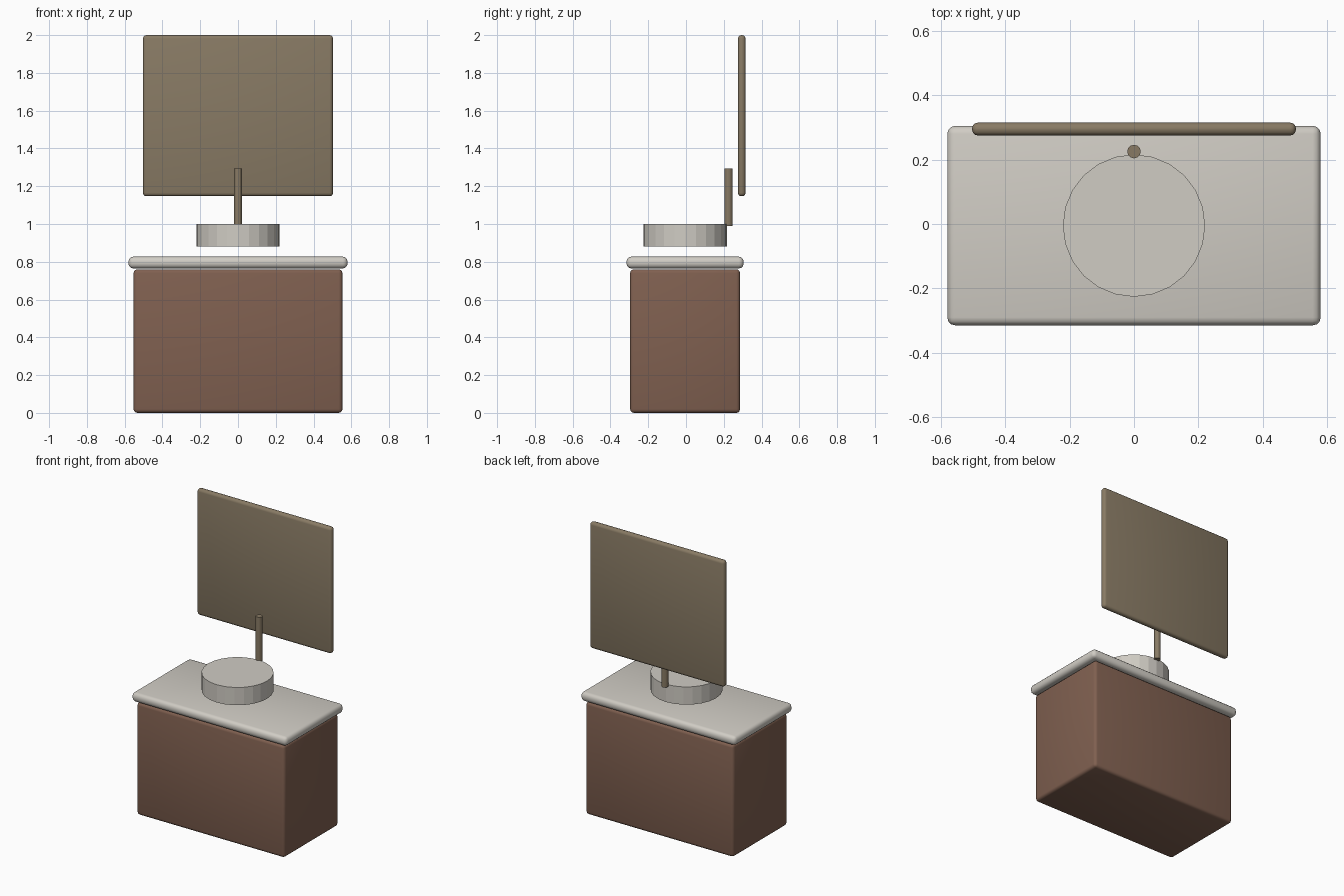
import bpy, math

if "Cube" in bpy.data.objects:
    bpy.data.objects.remove(bpy.data.objects["Cube"])


def material(name, rgb):
    # sRGB 0-255 to linear
    lin = [(c / 255 / 12.92) if c < 10 else ((c / 255 + 0.055) / 1.055) ** 2.4 for c in rgb]
    m = bpy.data.materials.new(name)
    m.diffuse_color = (*lin, 1)
    m.use_nodes = True
    m.node_tree.nodes["Principled BSDF"].inputs["Base Color"].default_value = m.diffuse_color
    return m


wood = material("brown wood", (128, 96, 80))
stone = material("pale stone", (208, 204, 196))
bronze = material("bronze", (136, 122, 100))


def box(name, lo, hi, bevel, mat):
    bpy.ops.mesh.primitive_cube_add(size=1, location=[(a + b) / 2 for a, b in zip(lo, hi)])
    ob = bpy.context.object
    ob.name = name
    ob.scale = [b - a for a, b in zip(lo, hi)]
    bpy.ops.object.transform_apply(location=False, rotation=False, scale=True)
    mod = ob.modifiers.new("rounded edges", 'BEVEL')
    mod.width, mod.segments = bevel, 3
    bpy.ops.object.modifier_apply(modifier=mod.name)
    bpy.ops.object.shade_smooth_by_angle(angle=math.radians(35))
    ob.data.materials.append(mat)


def cylinder(name, r, y, z0, z1, sides, mat):
    bpy.ops.mesh.primitive_cylinder_add(vertices=sides, radius=r, depth=z1 - z0,
                                        location=(0, y, (z0 + z1) / 2))
    ob = bpy.context.object
    ob.name = name
    ob.data.materials.append(mat)


# Cabinet and worktop
box("cabinet", (-0.553, -0.296, 0), (0.553, 0.286, 0.76), 0.02, wood)
box("worktop", (-0.58, -0.315, 0.765), (0.58, 0.305, 0.827), 0.025, stone)
# Basin and tap
cylinder("basin", 0.221, -0.005, 0.88, 1.0, 24, stone)
cylinder("tap", 0.021, 0.225, 0.99, 1.293, 12, bronze)
# Mirror panel
box("mirror", (-0.503, 0.275, 1.147), (0.503, 0.315, 2.0), 0.018, bronze)
